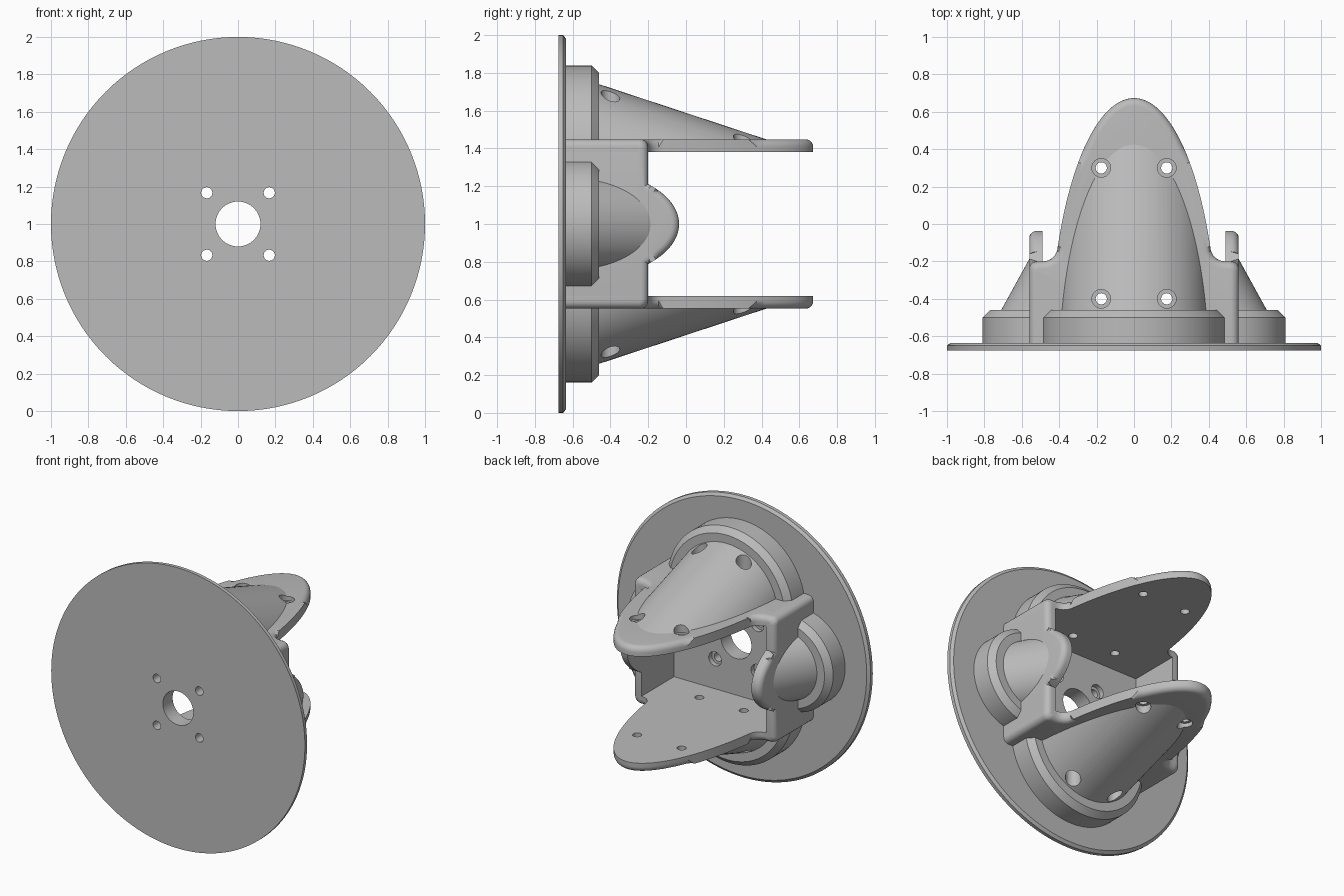
import bpy, bmesh
from math import sin, cos, pi, asin
from mathutils import Matrix, Vector

cube = bpy.data.objects.get("Cube")
if cube:
    bpy.data.objects.remove(cube)

grey = bpy.data.materials.new("plain_grey")
grey.use_nodes = True
grey.diffuse_color = (0.5, 0.5, 0.5, 1)
grey.node_tree.nodes["Principled BSDF"].inputs["Base Color"].default_value = (0.5, 0.5, 0.5, 1)

BASE, END = -0.635, -0.2          # back of the disc, open end of the box
CENTRE = Matrix.Translation((0, 0, 1))


def lathe(bm, profile, matrix=Matrix(), n=72):
    """Closed solid turned about the y axis from (radius, y) points."""
    rings = [[bm.verts.new(matrix @ Vector((r * cos(2 * pi * i / n), y, r * sin(2 * pi * i / n))))
              for i in range(n)] for r, y in profile]
    for a, b in zip(rings, rings[1:]):
        for i in range(n):
            j = (i + 1) % n
            bm.faces.new((a[i], a[j], b[j], b[i]))
    bm.faces.new(rings[0])
    bm.faces.new(rings[-1])


def clip(bm, height):
    """Keep only what lies above the given height and close the cut."""
    bmesh.ops.bisect_plane(bm, geom=bm.verts[:] + bm.edges[:] + bm.faces[:], dist=1e-5,
                           plane_co=(0, 0, height), plane_no=(0, 0, 1), clear_inner=True)
    bmesh.ops.holes_fill(bm, edges=[e for e in bm.edges if e.is_boundary])


def finish(bm, name, matrix=CENTRE, cutter=None):
    """Make the object, cut its holes and shade it."""
    bmesh.ops.recalc_face_normals(bm, faces=bm.faces[:])
    mesh = bpy.data.meshes.new(name)
    bm.to_mesh(mesh)
    bm.free()
    mesh.transform(matrix)
    mesh.materials.append(grey)
    obj = bpy.data.objects.new(name, mesh)
    bpy.context.collection.objects.link(obj)
    if cutter:
        mod = obj.modifiers.new("holes", 'BOOLEAN')
        mod.operation, mod.solver, mod.object = 'DIFFERENCE', 'EXACT', cutter
        graph = bpy.context.evaluated_depsgraph_get()
        cut_mesh = bpy.data.meshes.new_from_object(obj.evaluated_get(graph))
        obj.modifiers.clear()
        obj.data = cut_mesh
    bpy.ops.object.select_all(action='DESELECT')
    obj.select_set(True)
    bpy.context.view_layer.objects.active = obj
    bpy.ops.object.shade_smooth_by_angle(angle=0.5)
    return obj


def arc(cx, cy, r, a, b, n=5):
    return [(cx + r * cos(a + (b - a) * i / n), cy + r * sin(a + (b - a) * i / n)) for i in range(n + 1)]


def wall(half, inner, outer, lip, centre_y, length, fillet):
    """Box wall with an elliptical lip, its outer edge rounded."""
    pts = [(half, BASE)] + arc(half - 0.05, END - 0.05, 0.05, 0, pi / 2)
    start = asin((END + fillet - centre_y) / length)
    if fillet:
        pts += arc(lip * cos(start) + fillet, END + fillet, fillet, -pi / 2, -pi)[:-1]
    steps = 22
    for i in range(steps):
        t = start + (pi / 2 - start) * i / steps
        pts.append((lip * cos(t), centre_y + length * sin(t)))
    outline = pts + [(0, centre_y + length)] + [(-x, y) for x, y in reversed(pts)]
    bm = bmesh.new()
    face = bm.faces.new([bm.verts.new((x, y, inner)) for x, y in outline])
    out = bmesh.ops.extrude_face_region(bm, geom=[face], use_keep_orig=True)["geom"]
    for v in out:
        if isinstance(v, bmesh.types.BMVert):
            v.co.z = outer
    rim = [e for e in bm.edges if all(v.co.z > outer - 1e-5 for v in e.verts)
           and any(v.co.y > BASE + 0.001 for v in e.verts)]
    bmesh.ops.bevel(bm, geom=rim, offset=0.04, segments=5, profile=0.5,
                    affect='EDGES', clamp_overlap=False)
    return bm


def side(names, angle, half, inner, outer, radius, rise, slope, fillet, screws):
    """One side of the housing: wall with lip, sloping half tube and collar."""
    turn = CENTRE @ Matrix.Rotation(angle, 4, 'Y')
    cutter = None
    if screws:
        bm = bmesh.new()
        for x in (-0.175, 0.175):
            for y in (-0.4, 0.3):
                up = Matrix.Translation((x, y, 0)) @ Matrix.Rotation(pi / 2, 4, 'X')
                lathe(bm, [(0.03, 0.3), (0.03, 0.42), (0.05, 0.42), (0.05, 1)], up, 24)
        cutter = finish(bm, "screw_cutter", turn)
        cutter.hide_render = True

    # Wall and lip
    ref = (inner + outer) / 2
    lip = radius + 0.048
    bm = wall(half, inner, outer, lip, -0.46 + (rise - ref) / slope, lip / slope, fillet)
    finish(bm, names + "_wall", turn, cutter)

    # Sloping half tube
    shear = Matrix(((1, 0, 0, 0), (0, 1, 0, 0), (0, -slope, 1, rise - slope * 0.46), (0, 0, 0, 1)))
    bm = bmesh.new()
    lathe(bm, [(radius, BASE), (radius, 0.7)], shear, 96)
    clip(bm, outer - 0.035)
    finish(bm, names + "_buttress", turn, cutter)

    # Collar at its foot
    big = radius + 0.095
    bm = bmesh.new()
    lathe(bm, [(big, BASE), (big, -0.5), (big - 0.04, -0.46)],
          Matrix.Translation((0, 0, rise + 0.005)), 96)
    clip(bm, outer - 0.035)
    finish(bm, names + "_collar", turn)
    if cutter:
        bpy.data.objects.remove(cutter)


# Four sides of the housing
for label, angle in (("top", 0), ("bottom", pi)):
    side(label, angle, 0.56, 0.38, 0.448, 0.4, 0.34, 0.33, 0.08, True)
for label, angle in (("left", pi / 2), ("right", -pi / 2)):
    side(label, angle, 0.448, 0.49, 0.56, 0.245, 0.465, 0.55, 0, False)

# Centre bore and counterbored screw holes
bm = bmesh.new()
lathe(bm, [(0.12, -0.8), (0.12, -0.4)])
for x in (-0.167, 0.167):
    for z in (-0.167, 0.167):
        lathe(bm, [(0.03, -0.8), (0.03, -0.6), (0.05, -0.6), (0.05, -0.4)],
              Matrix.Translation((x, 0, z)), 24)
bore = finish(bm, "bore_cutter")
bore.hide_render = True

# Mounting disc
bm = bmesh.new()
lathe(bm, [(1, -0.675), (1, -0.65), (0.98, BASE)], n=128)
finish(bm, "mounting_disc", cutter=bore)

# Floor of the box
bm = bmesh.new()
bmesh.ops.create_cube(bm, size=1, matrix=Matrix.Translation((0, -0.6, 0)) @ Matrix.Diagonal((1, 0.07, 0.78, 1)))
finish(bm, "box_floor", cutter=bore)
bpy.data.objects.remove(bore)
